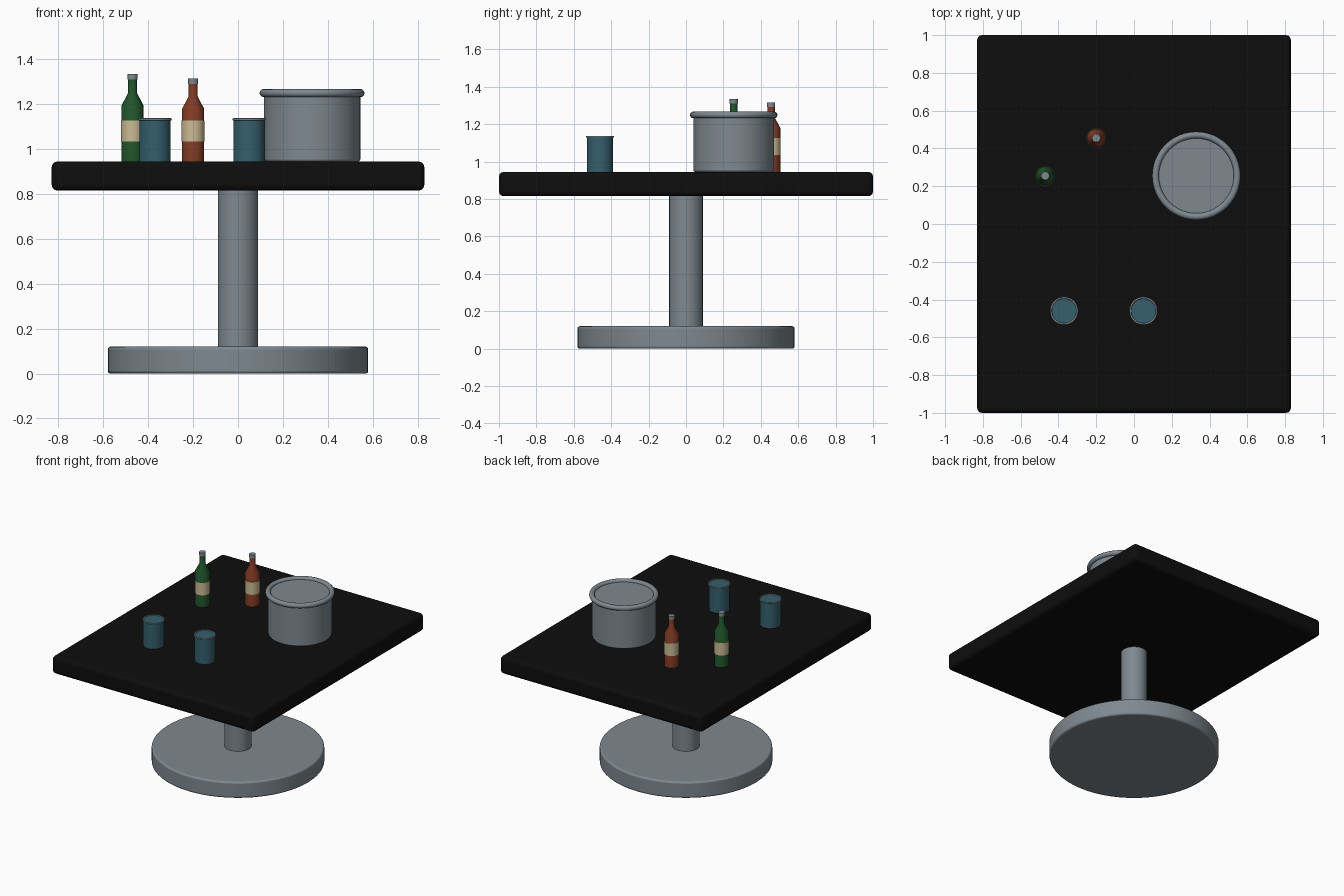
import bpy
import bmesh
import math

cube = bpy.data.objects.get("Cube")
if cube:
    bpy.data.objects.remove(cube, do_unlink=True)


def material(name, rgb):
    m = bpy.data.materials.new(name)
    m.use_nodes = True
    color = (*rgb, 1.0)
    m.diffuse_color = color
    m.node_tree.nodes["Principled BSDF"].inputs["Base Color"].default_value = color
    return m


black = material("black tabletop", (0.004, 0.004, 0.004))
steel = material("brushed steel", (0.21, 0.25, 0.28))
teal = material("teal cup", (0.035, 0.115, 0.15))
green = material("green glass", (0.015, 0.09, 0.025))
amber = material("red brown glass", (0.23, 0.045, 0.018))
paper = material("cream label", (0.60, 0.50, 0.30))


def finish(obj, mat, bevel=0.0):
    obj.data.materials.append(mat)
    if bevel:
        mod = obj.modifiers.new("Soft edges", 'BEVEL')
        mod.width = bevel
        mod.segments = 3
        mod.limit_method = 'ANGLE'
    bpy.ops.object.select_all(action='DESELECT')
    obj.select_set(True)
    bpy.context.view_layer.objects.active = obj
    bpy.ops.object.shade_smooth_by_angle(angle=math.radians(35))
    return obj


def cylinder(name, x, y, radius, z0, z1, mat, sides=48, bevel=0.0):
    bpy.ops.mesh.primitive_cylinder_add(vertices=sides, radius=radius, depth=z1 - z0,
                                        location=(x, y, (z0 + z1) / 2))
    obj = bpy.context.object
    obj.name = name
    return finish(obj, mat, bevel)


def ring(name, x, y, z, radius, thickness, mat):
    bpy.ops.mesh.primitive_torus_add(location=(x, y, z), major_radius=radius,
                                     minor_radius=thickness,
                                     major_segments=48, minor_segments=12)
    obj = bpy.context.object
    obj.name = name
    return finish(obj, mat)


def lathe(name, x, y, z, profile, mat, sides=32):
    """Spin a (radius, height) profile that starts and ends on the axis."""
    bm = bmesh.new()
    verts = [bm.verts.new((r, 0, h)) for r, h in profile]
    edges = [bm.edges.new(pair) for pair in zip(verts, verts[1:])]
    bmesh.ops.spin(bm, geom=verts + edges, cent=(0, 0, 0), axis=(0, 0, 1),
                   angle=math.tau, steps=sides)
    bmesh.ops.remove_doubles(bm, verts=bm.verts, dist=1e-5)
    bmesh.ops.recalc_face_normals(bm, faces=bm.faces)
    mesh = bpy.data.meshes.new(name)
    bm.to_mesh(mesh)
    bm.free()
    obj = bpy.data.objects.new(name, mesh)
    bpy.context.collection.objects.link(obj)
    obj.location = (x, y, z)
    return finish(obj, mat)


# Table: slab, column and round foot
TOP = 0.945
bpy.ops.mesh.primitive_cube_add(size=1, location=(0, 0, 0.88))
slab = bpy.context.object
slab.name = "tabletop"
slab.dimensions = (1.66, 2.0, 0.13)
bpy.ops.object.transform_apply(location=False, rotation=False, scale=True)
finish(slab, black, 0.025)
cylinder("column", 0, 0, 0.09, 0.11, 0.82, steel)
cylinder("foot", 0, 0, 0.58, 0, 0.12, steel, sides=64, bevel=0.012)

# Cooking pot with a rolled rim
cylinder("pot_body", 0.33, 0.255, 0.215, TOP, 1.25, steel, sides=64, bevel=0.01)
ring("pot_rim", 0.33, 0.255, 1.25, 0.216, 0.018, steel)

# Two cups
for side, x in (("right", -0.37), ("left", 0.05)):
    cylinder(f"{side}_cup", x, -0.46, 0.07, TOP, 1.133, teal)
    ring(f"{side}_cup_rim", x, -0.46, 1.133, 0.07, 0.005, steel)


# Two bottles, each with a paper label and a cap
def bottle(name, x, y, body, shoulder, height, mat):
    neck = height - 0.024
    lathe(name, x, y, TOP,
          [(0, 0), (0.049, 0), (0.049, body), (0.02, shoulder), (0.02, neck), (0, neck)], mat)
    cylinder(name + "_label", x, y, 0.051, TOP + 0.09, TOP + 0.182, paper, sides=32)
    cylinder(name + "_cap", x, y, 0.022, TOP + neck, TOP + height, steel, sides=24)


bottle("green_bottle", -0.47, 0.255, 0.25, 0.305, 0.39, green)
bottle("red_bottle", -0.2, 0.455, 0.235, 0.29, 0.37, amber)
